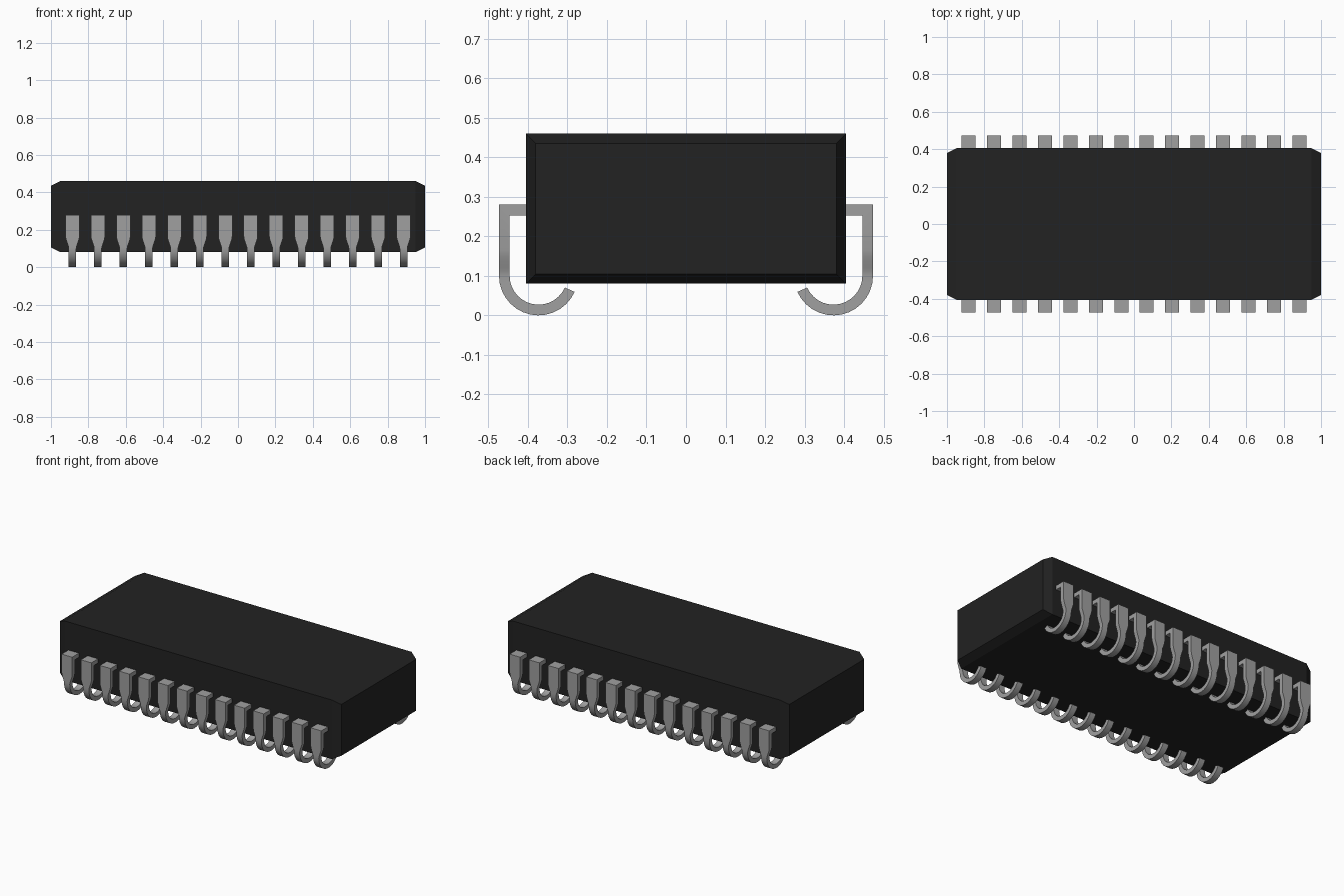
import bpy, bmesh, math

cube = bpy.data.objects.get("Cube")
if cube:
    bpy.data.objects.remove(cube, do_unlink=True)


def make_material(name, color, roughness):
    mat = bpy.data.materials.new(name)
    mat.use_nodes = True
    mat.diffuse_color = color
    bsdf = mat.node_tree.nodes["Principled BSDF"]
    bsdf.inputs["Base Color"].default_value = color
    bsdf.inputs["Roughness"].default_value = roughness
    return mat


def loft(name, rings, mat):
    """Join four-cornered rings into a closed solid mesh."""
    bm = bmesh.new()
    loops = [[bm.verts.new(p) for p in ring] for ring in rings]
    for a, b in zip(loops, loops[1:]):
        for i in range(4):
            j = (i + 1) % 4
            bm.faces.new((a[i], a[j], b[j], b[i]))
    bm.faces.new(loops[0])
    bm.faces.new(loops[-1])
    bmesh.ops.recalc_face_normals(bm, faces=bm.faces)
    mesh = bpy.data.meshes.new(name)
    bm.to_mesh(mesh)
    bm.free()
    mesh.materials.append(mat)
    return mesh


def add_object(name, mesh):
    obj = bpy.data.objects.new(name, mesh)
    bpy.context.collection.objects.link(obj)
    return obj


black = make_material("black plastic", (0.016, 0.016, 0.016, 1), 0.6)
metal = make_material("grey metal", (0.35, 0.35, 0.35, 1), 0.5)

# Package body: a block with all edges of both ends bevelled
MID_Z = 0.27
sections = [(-1, 0.38, 0.165), (-0.95, 0.405, 0.19),
            (0.95, 0.405, 0.19), (1, 0.38, 0.165)]
body_rings = [[(x, -y, MID_Z - z), (x, y, MID_Z - z),
               (x, y, MID_Z + z), (x, -y, MID_Z + z)] for x, y, z in sections]
add_object("package_body", loft("package_body", body_rings, black))

# Lead profile: (outer y, outer z, inner y, inner z, half width)
OUT, INN = -0.473, -0.446
WIDE, NARROW = 0.0375, 0.02
profile = [(-0.39, 0.28, -0.39, 0.253, WIDE),
           (OUT, 0.28, INN, 0.253, WIDE)]
for z, half in [(0.165, WIDE), (0.15, 0.035), (0.135, 0.03),
                (0.12, 0.025), (0.11, 0.0215)]:
    profile.append((OUT, z, INN, z, half))

# Curled foot of the lead
CY, CZ, R_OUT, R_IN, STEPS = -0.373, 0.1, 0.1, 0.073, 14
for i in range(STEPS + 1):
    a = math.radians(180 + 156 * i / STEPS)
    c, s = math.cos(a), math.sin(a)
    profile.append((CY + R_OUT * c, CZ + R_OUT * s,
                    CY + R_IN * c, CZ + R_IN * s, NARROW))

lead_rings = [[(-w, yo, zo), (w, yo, zo), (w, yi, zi), (-w, yi, zi)]
              for yo, zo, yi, zi, w in profile]
lead_mesh = loft("lead", lead_rings, metal)

# Two rows of leads, the back row turned to face the other way
COUNT, END_X = 14, 0.885
leads = []
for side, turn in (("front", 0), ("back", math.pi)):
    for i in range(COUNT):
        lead = add_object(f"{side}_lead_{i + 1}", lead_mesh)
        lead.location.x = -END_X + 2 * END_X * i / (COUNT - 1)
        lead.rotation_euler.z = turn
        leads.append(lead)

# Smooth the curl and keep the lead's edges crisp
bpy.ops.object.select_all(action='DESELECT')
leads[0].select_set(True)
bpy.context.view_layer.objects.active = leads[0]
bpy.ops.object.shade_smooth_by_angle(angle=math.radians(30))
